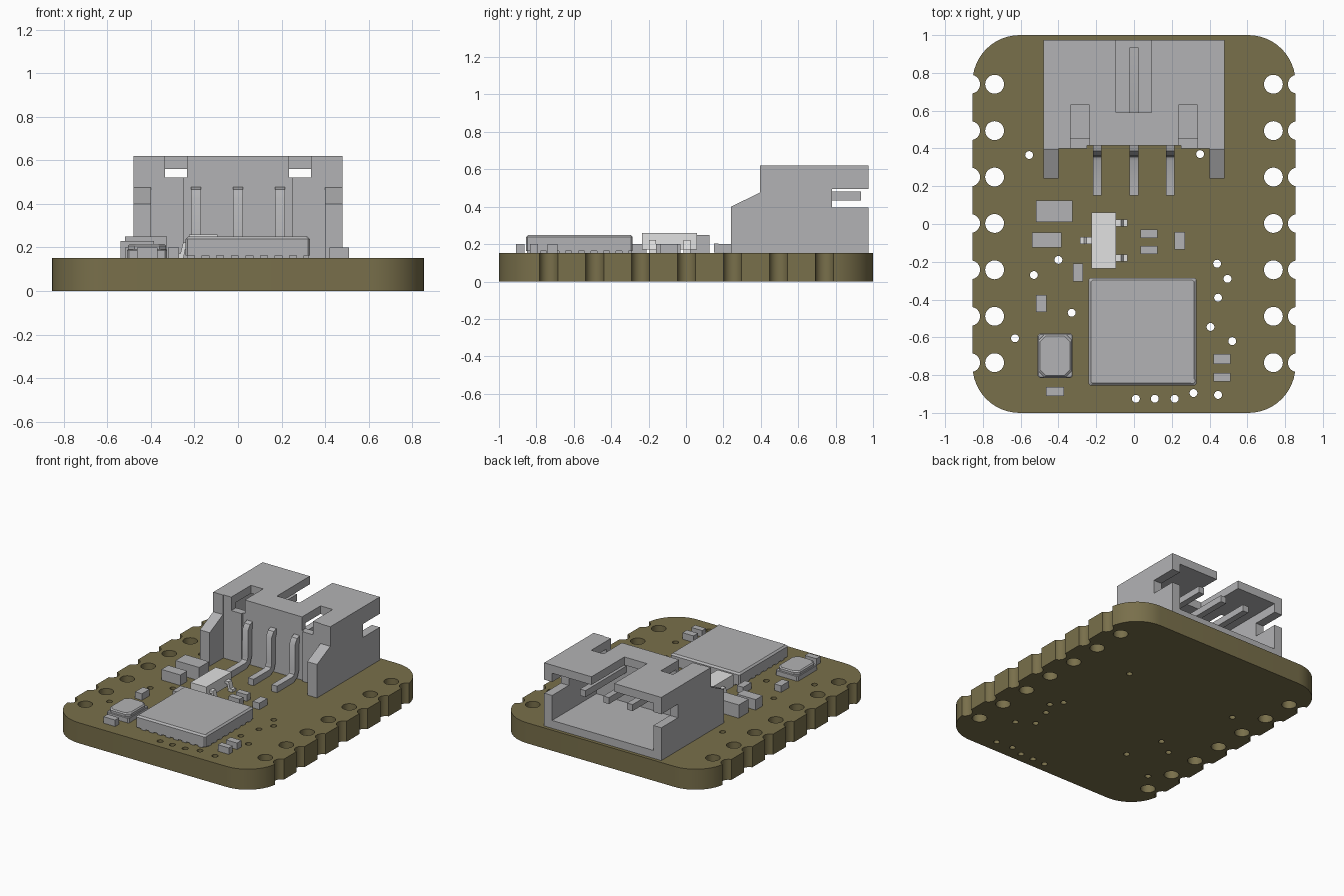
import bpy, bmesh, math
from mathutils import Vector

if "Cube" in bpy.data.objects:
    bpy.data.objects.remove(bpy.data.objects["Cube"], do_unlink=True)

TOP = 0.152  # upper surface of the board


def material(name, rgb):
    m = bpy.data.materials.new(name)
    m.use_nodes = True
    m.diffuse_color = (*rgb, 1)
    m.node_tree.nodes["Principled BSDF"].inputs["Base Color"].default_value = (*rgb, 1)
    return m


OLIVE = material("olive board", (0.19, 0.16, 0.07))
GREY = material("grey parts", (0.45, 0.45, 0.46))
PALE = material("pale package", (0.75, 0.75, 0.75))


def finish(name, bm, mat):
    bmesh.ops.recalc_face_normals(bm, faces=bm.faces)
    mesh = bpy.data.meshes.new(name)
    bm.to_mesh(mesh)
    bm.free()
    mesh.materials.append(mat)
    ob = bpy.data.objects.new(name, mesh)
    bpy.context.collection.objects.link(ob)
    return ob


def prism(bm, points, offset):
    """Extrude a closed polygon along an offset."""
    face = bm.faces.new([bm.verts.new(p) for p in points])
    new = bmesh.ops.extrude_face_region(bm, geom=[face])["geom"]
    bmesh.ops.translate(bm, verts=[g for g in new if isinstance(g, bmesh.types.BMVert)], vec=offset)


def add_box(bm, x0, x1, y0, y1, z0, z1):
    prism(bm, [(x0, y0, z0), (x1, y0, z0), (x1, y1, z0), (x0, y1, z0)], (0, 0, z1 - z0))


def box(name, x0, x1, y0, y1, z0, z1, mat=GREY):
    bm = bmesh.new()
    add_box(bm, x0, x1, y0, y1, z0, z1)
    return finish(name, bm, mat)


def chamfered(name, x0, x1, y0, y1, z0, z1, corner, lip):
    """Block with clipped corners and a bevelled top edge."""
    bm = bmesh.new()

    def ring(d, z):
        a, b, c, e = x0 + d, x1 - d, y0 + d, y1 - d
        k = corner
        pts = [(a + k, c), (b - k, c), (b, c + k), (b, e - k),
               (b - k, e), (a + k, e), (a, e - k), (a, c + k)]
        return [bm.verts.new((x, y, z)) for x, y in pts]

    rings = [ring(0, z0), ring(0, z1 - lip), ring(lip, z1)]
    for low, high in zip(rings, rings[1:]):
        for i in range(8):
            j = (i + 1) % 8
            bm.faces.new((low[i], low[j], high[j], high[i]))
    bm.faces.new(rings[0])
    bm.faces.new(rings[-1])
    return finish(name, bm, GREY)


def cut(ob, cutter):
    """Subtract the cutter for good, then drop it."""
    cutter.hide_render = True
    mod = ob.modifiers.new("cut", "BOOLEAN")
    mod.operation = "DIFFERENCE"
    mod.solver = "EXACT"
    mod.object = cutter
    bpy.context.view_layer.objects.active = ob
    bpy.ops.object.modifier_apply(modifier=mod.name)
    bpy.data.objects.remove(cutter, do_unlink=True)


def smooth(ob):
    bpy.ops.object.select_all(action="DESELECT")
    ob.select_set(True)
    bpy.context.view_layer.objects.active = ob
    bpy.ops.object.shade_smooth_by_angle(angle=math.radians(35))


# Board with rounded corners
R, HX, HY = 0.25, 0.855, 1.0
outline = []
for q, (sx, sy) in enumerate([(1, 1), (-1, 1), (-1, -1), (1, -1)]):
    for i in range(13):
        a = math.pi / 2 * (q + i / 12)
        outline.append((sx * (HX - R) + R * math.cos(a), sy * (HY - R) + R * math.sin(a), 0))
bm = bmesh.new()
prism(bm, outline, (0, 0, TOP))
board = finish("board", bm, OLIVE)

# Pin holes, edge notches and vias
vias = [(-.555, .365), (.35, .37), (-.4, -.19), (-.53, -.27), (-.33, -.47), (-.63, -.605),
        (.44, -.21), (.495, -.29), (.445, -.39), (.405, -.545), (.52, -.62), (.01, -.925),
        (.11, -.925), (.215, -.925), (.315, -.895), (.445, -.905)]
holes = [(x, y, 0.021, 16) for x, y in vias]
for row in range(7):
    for side in (-1, 1):
        for x in (0.738, 0.865):
            holes.append((side * x, 0.74 - row * 0.2457, 0.05, 28))
bm = bmesh.new()
for x, y, r, n in holes:
    prism(bm, [(x + r * math.cos(i * math.tau / n), y + r * math.sin(i * math.tau / n), -0.1)
               for i in range(n)], (0, 0, 0.4))
cut(board, finish("hole_cutter", bm, OLIVE))
smooth(board)

# Connector housing: side profile with the rear latch slot and front arms
profile = [(.24, TOP), (.975, TOP), (.975, .395), (.78, .395), (.78, .495), (.975, .495),
           (.975, .62), (.395, .62), (.395, .475), (.24, .4)]
bm = bmesh.new()
prism(bm, [(-0.48, y, z) for y, z in profile], (0.96, 0, 0))
housing = finish("connector_housing", bm, GREY)
for c in [(-.4, .4, .1, .4, .1, .7),          # gap between the arms
          (-.25, .25, .3, .415, .1, .7),      # shallow centre recess
          (-.415, .415, .455, 1.1, .21, .56),  # socket
          (-.094, .092, .59, 1.1, .5, .7),    # key slot in the roof
          (-.335, -.235, .3, .63, .52, .7),   # front windows
          (.235, .335, .3, .63, .52, .7)]:
    cut(housing, box("housing_cutter", *c))

# Bent connector pins
path = [Vector(p) for p in [(.935, .457), (.43, .457), (.4, .447), (.383, .42), (.383, .23),
                            (.372, .195), (.34, .178), (.15, .178)]]
side_a, side_b = [], []
for i, p in enumerate(path):
    d0 = (p - path[max(i - 1, 0)]).normalized()
    d1 = (path[min(i + 1, len(path) - 1)] - p).normalized()
    t = (d0 + d1).normalized()
    n = Vector((-t.y, t.x)) * 0.024
    side_a.append(p + n)
    side_b.append(p - n)
for k, x in enumerate((-.194, 0, .192)):
    bm = bmesh.new()
    prism(bm, [(x - 0.023, p.x, p.y) for p in side_a + side_b[::-1]], (0.046, 0, 0))
    smooth(finish(f"connector_pin_{k + 1}", bm, GREY))

# Shielded module, its pads and its orientation dot
chamfered("module_shield", -.24, .33, -.855, -.285, .163, .25, .008, .012)
bm = bmesh.new()
for i in range(8):
    s = -0.2 + i * 0.067
    add_box(bm, s, s + 0.035, -.85, -.29, TOP, .164)
    add_box(bm, -.235, .325, s - .612, s - .577, TOP, .1635)
finish("module_pads", bm, GREY)
bm = bmesh.new()
bmesh.ops.create_circle(bm, cap_ends=True, segments=20, radius=0.015)
bmesh.ops.translate(bm, verts=bm.verts, vec=(.308, -.83, .2515))
finish("module_dot", bm, GREY)

# Crystal: base with a clipped-corner lid
chamfered("crystal_base", -.51, -.325, -.815, -.58, TOP, .19, .01, .004)
chamfered("crystal_lid", -.505, -.33, -.81, -.585, .188, .215, .03, .008)

# Regulator package and its three legs
box("regulator_body", -.225, -.095, -.235, .06, .172, .26, PALE)
for k, (x, y, s) in enumerate([(-.1, .005, 1), (-.1, -.18, 1), (-.22, -.088, -1)]):
    bm = bmesh.new()
    leg = [(0, .222), (.032, .222), (.045, .172), (.065, .172), (.065, TOP),
           (.03, TOP), (.02, .202), (0, .202)]
    prism(bm, [(x + s * px, y - .019, z) for px, z in leg], (0, .038, 0))
    finish(f"regulator_leg_{k + 1}", bm, PALE)

# Small surface-mount parts
for name, *size in [("large_capacitor", -.52, -.325, .01, .125, .25),
                    ("inductor", -.54, -.385, -.125, -.045, .23),
                    ("resistor_1", .035, .125, -.075, -.03, .2),
                    ("resistor_2", .035, .125, -.16, -.117, .2),
                    ("resistor_3", .215, .27, -.135, -.042, .2),
                    ("resistor_4", -.322, -.27, -.305, -.21, .2),
                    ("resistor_5", -.518, -.462, -.465, -.375, .2),
                    ("resistor_6", -.465, -.37, -.91, -.863, .2),
                    ("resistor_7", .42, .51, -.74, -.687, .2),
                    ("resistor_8", .42, .51, -.835, -.79, .2)]:
    x0, x1, y0, y1, z1 = size
    box(name, x0, x1, y0, y1, TOP, z1)
